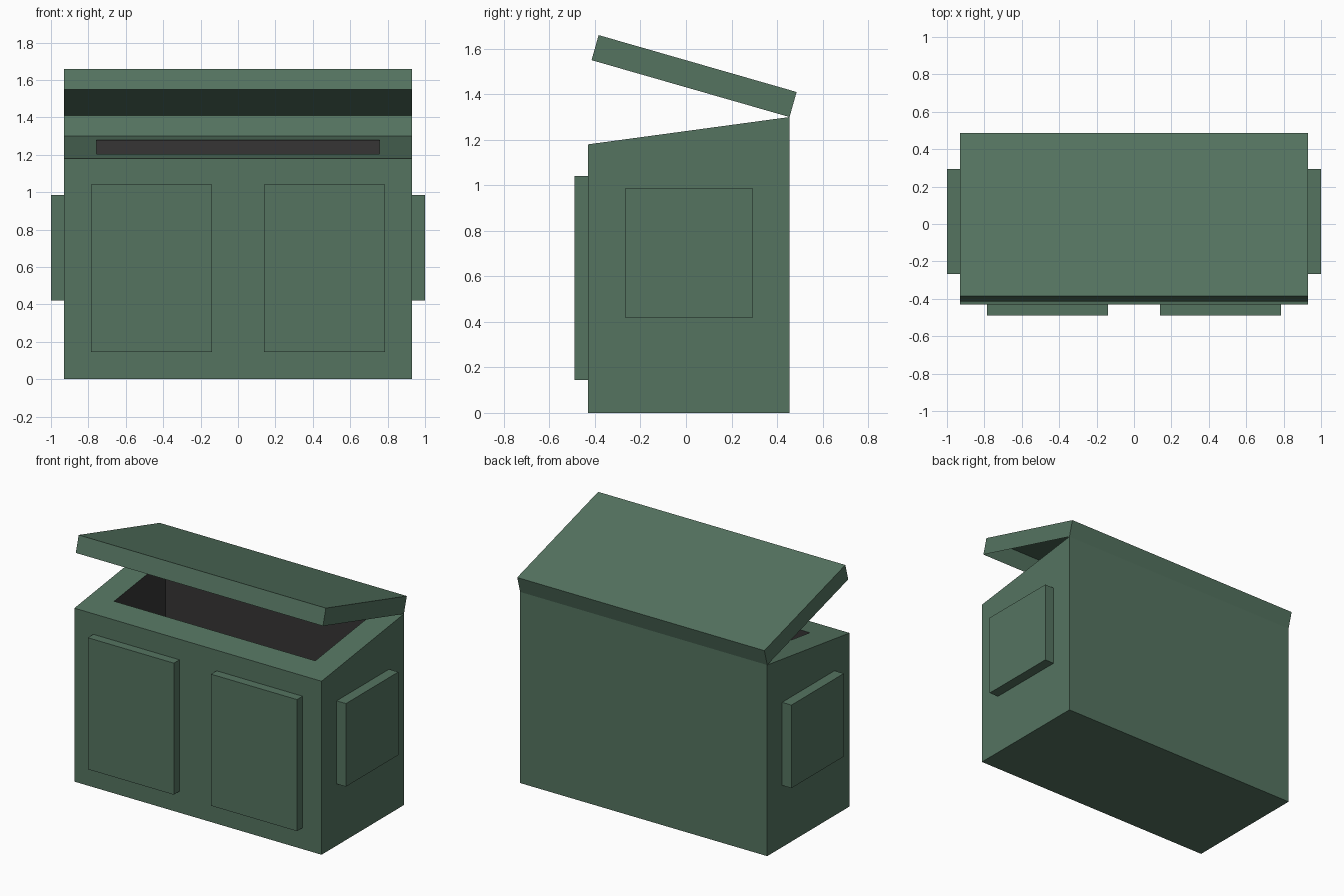
import bpy
import bmesh

cube = bpy.data.objects.get("Cube")
if cube:
    bpy.data.objects.remove(cube, do_unlink=True)


def make_material(name, rgb):
    mat = bpy.data.materials.new(name)
    mat.use_nodes = True
    color = (*rgb, 1.0)
    mat.diffuse_color = color
    bsdf = next(n for n in mat.node_tree.nodes if n.type == 'BSDF_PRINCIPLED')
    bsdf.inputs["Base Color"].default_value = color
    return mat


green = make_material("dull green", (0.09, 0.174, 0.118))
dark = make_material("dark grey", (0.037, 0.036, 0.036))


def make_object(name, bm, materials):
    mesh = bpy.data.meshes.new(name)
    bm.to_mesh(mesh)
    bm.free()
    for mat in materials:
        mesh.materials.append(mat)
    obj = bpy.data.objects.new(name, mesh)
    bpy.context.collection.objects.link(obj)
    return obj


def extrude_profile(bm, profile, half_width):
    """Closed prism along x from a (y, z) profile; returns its side faces in profile order."""
    left, right = ([bm.verts.new((x, y, z)) for y, z in profile]
                   for x in (half_width, -half_width))
    bm.faces.new(left)
    bm.faces.new(right)
    n = len(profile)
    sides = [bm.faces.new((left[i], right[i], right[(i + 1) % n], left[(i + 1) % n]))
             for i in range(n)]
    bmesh.ops.recalc_face_normals(bm, faces=bm.faces)
    return sides


def make_box(name, lo, hi):
    bm = bmesh.new()
    extrude_profile(bm, [(lo[1], lo[2]), (hi[1], lo[2]), (hi[1], hi[2]), (lo[1], hi[2])],
                    (hi[0] - lo[0]) / 2)
    bmesh.ops.translate(bm, verts=bm.verts, vec=((lo[0] + hi[0]) / 2, 0, 0))
    return make_object(name, bm, [green])


# Body: sloped-top bin with a dark well sunk through the rim
HALF = 0.93
FRONT, BACK = -0.43, 0.455
FRONT_Z, BACK_Z = 1.18, 1.30
WELL_HALF, WELL_FRONT, WELL_BACK, WELL_FLOOR = 0.757, -0.25, 0.30, 0.15


def slope_z(y):
    return FRONT_Z + (BACK_Z - FRONT_Z) * (y - FRONT) / (BACK - FRONT)


bm = bmesh.new()
sides = extrude_profile(bm, [(FRONT, 0), (BACK, 0), (BACK, BACK_Z), (FRONT, FRONT_Z)], HALF)
top = sides[2]
outer = list(top.verts)
bmesh.ops.delete(bm, geom=[top], context='FACES_ONLY')


def well_corner(v, floor):
    x = WELL_HALF if v.co.x > 0 else -WELL_HALF
    y = WELL_BACK if v.co.y > 0 else WELL_FRONT
    return bm.verts.new((x, y, WELL_FLOOR if floor else slope_z(y)))


rim = [well_corner(v, False) for v in outer]
base = [well_corner(v, True) for v in outer]
for i in range(4):
    j = (i + 1) % 4
    bm.faces.new((outer[i], outer[j], rim[j], rim[i]))
    bm.faces.new((rim[i], rim[j], base[j], base[i])).material_index = 1
bm.faces.new(base).material_index = 1
bmesh.ops.recalc_face_normals(bm, faces=bm.faces)
make_object("bin_body", bm, [green, dark])

# Lid: thin shell, propped open on the back edge and open underneath
bm = bmesh.new()
sides = extrude_profile(bm, [(-0.415, 1.55), (BACK, BACK_Z), (0.486, 1.41), (-0.384, 1.66)], HALF)
bmesh.ops.delete(bm, geom=[sides[0]], context='FACES_ONLY')
make_object("open_lid", bm, [green])

# Raised panels on the front and both ends
for side, s in (("left", 1), ("right", -1)):
    xs = sorted((s * 0.14, s * 0.787))
    make_box(side + "_front_panel", (xs[0], -0.49, 0.145), (xs[1], FRONT, 1.04))
    xs = sorted((s * HALF, s * 1.0))
    make_box(side + "_end_panel", (xs[0], -0.268, 0.42), (xs[1], 0.295, 0.985))
